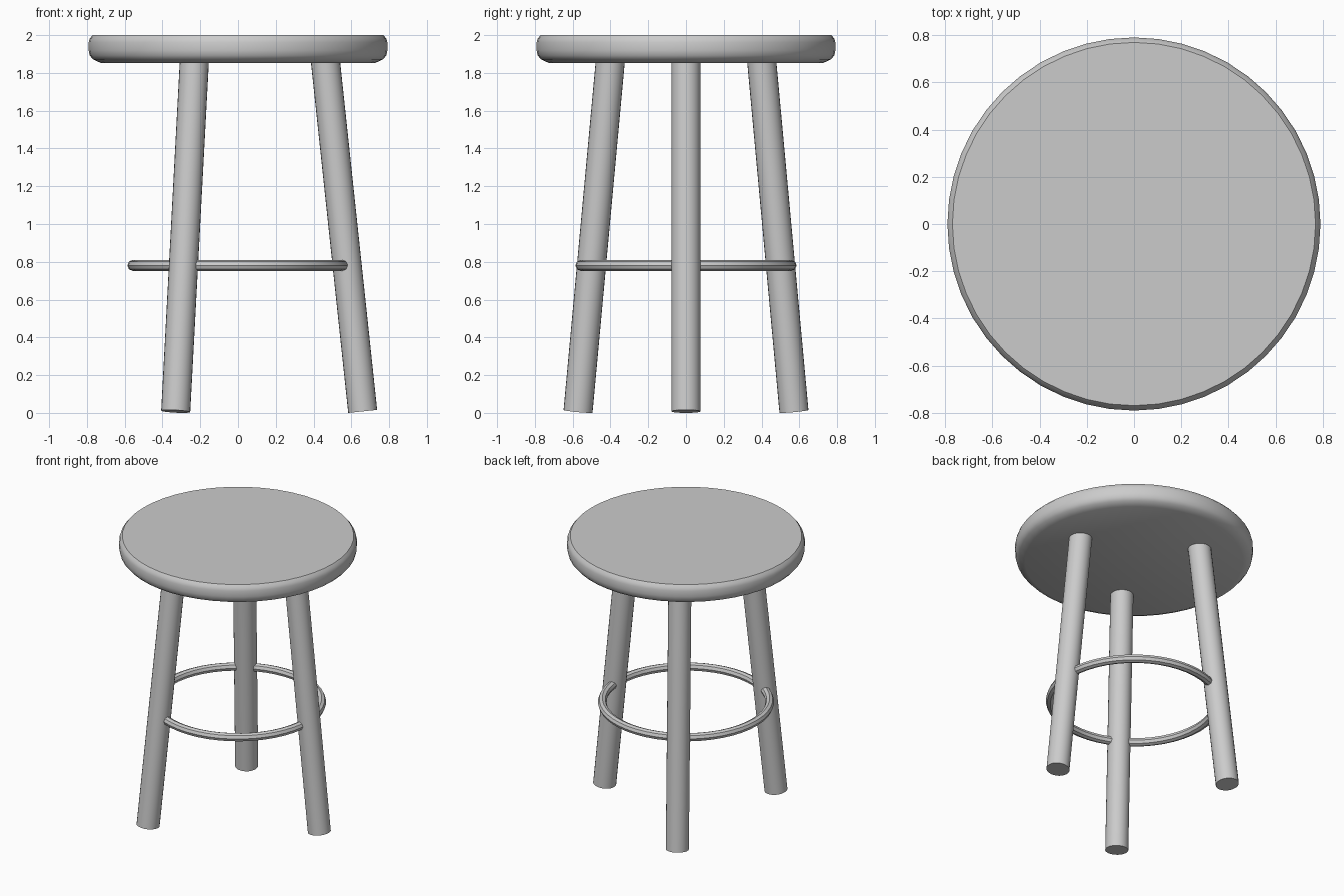
import bpy, bmesh, math
from mathutils import Vector

if "Cube" in bpy.data.objects:
    bpy.data.objects.remove(bpy.data.objects["Cube"])


def smooth(obj):
    bpy.ops.object.select_all(action='DESELECT')
    obj.select_set(True)
    bpy.context.view_layer.objects.active = obj
    bpy.ops.object.shade_smooth_by_angle(angle=math.radians(35))


def lathe(name, profile, segments):
    """Closed solid of revolution about z from (radius, height) points."""
    bm = bmesh.new()
    rings = []
    for r, z in profile:
        rings.append([bm.verts.new((r * math.cos(a), r * math.sin(a), z))
                      for a in (2 * math.pi * i / segments for i in range(segments))])
    for low, high in zip(rings, rings[1:]):
        for i in range(segments):
            j = (i + 1) % segments
            bm.faces.new((low[i], low[j], high[j], high[i]))
    bm.faces.new(rings[0][::-1])
    bm.faces.new(rings[-1])
    mesh = bpy.data.meshes.new(name)
    bm.to_mesh(mesh)
    bm.free()
    obj = bpy.data.objects.new(name, mesh)
    bpy.context.collection.objects.link(obj)
    smooth(obj)
    return obj


# Round seat with softened rim
lathe("seat", [(0.725, 1.852), (0.768, 1.872), (0.785, 1.892), (0.791, 1.92),
               (0.791, 1.962), (0.785, 1.982), (0.77, 2.0)], 48)

# Three splayed round legs
for i, name in enumerate(("right_leg", "back_left_leg", "front_left_leg")):
    a = math.radians(120 * i)
    out = Vector((math.cos(a), math.sin(a), 0))
    foot = out * 0.66 + Vector((0, 0, 0.008))
    head = out * 0.462 + Vector((0, 0, 1.87))
    axis = head - foot
    bpy.ops.mesh.primitive_cylinder_add(vertices=24, radius=0.077, depth=axis.length,
                                        location=(foot + head) / 2)
    leg = bpy.context.object
    leg.name = name
    leg.rotation_euler = axis.to_track_quat('Z', 'Y').to_euler()
    smooth(leg)

# Footrest ring
bpy.ops.mesh.primitive_torus_add(major_segments=48, minor_segments=8,
                                 major_radius=0.557, minor_radius=0.029,
                                 location=(0, 0, 0.781))
ring = bpy.context.object
ring.name = "footrest_ring"
smooth(ring)
